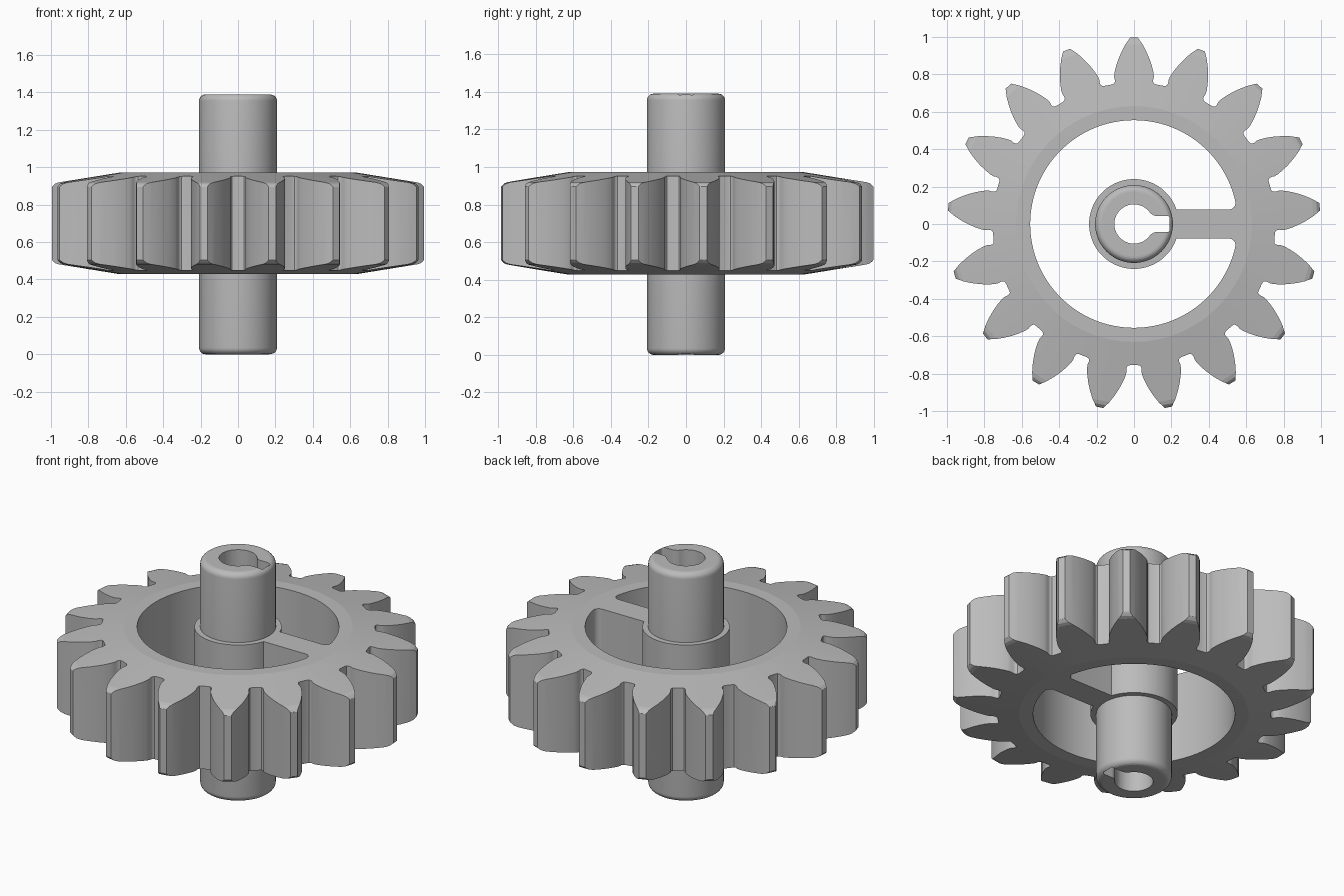
import bpy, bmesh, math
from math import sin, cos, tau, radians

cube = bpy.data.objects.get("Cube")
if cube:
    bpy.data.objects.remove(cube, do_unlink=True)

GREY = (0.5, 0.5, 0.5, 1.0)
metal = bpy.data.materials.new("plain grey")
metal.use_nodes = True
metal.diffuse_color = GREY
metal.node_tree.nodes["Principled BSDF"].inputs["Base Color"].default_value = GREY

MID, HALF = 0.70, 0.272          # gear mid height and half thickness
TEETH, HOLE, TOP = 17, 0.555, 1.39


def finish(name, bm):
    bmesh.ops.recalc_face_normals(bm, faces=bm.faces)
    mesh = bpy.data.meshes.new(name)
    bm.to_mesh(mesh)
    bm.free()
    mesh.materials.append(metal)
    obj = bpy.data.objects.new(name, mesh)
    bpy.context.collection.objects.link(obj)
    return obj


def prism(name, outline, z0, z1):
    bm = bmesh.new()
    face = bm.faces.new([bm.verts.new((x, y, z0)) for x, y in outline])
    made = bmesh.ops.extrude_face_region(bm, geom=[face])["geom"]
    for v in made:
        if isinstance(v, bmesh.types.BMVert):
            v.co.z = z1
    return finish(name, bm)


def lathe(name, profile, steps=128):
    """Spin a closed (radius, z) loop around z; points on the axis are merged."""
    bm = bmesh.new()
    verts = [bm.verts.new((r, 0, z)) for r, z in profile]
    edges = [bm.edges.new((a, b)) for a, b in zip(verts, verts[1:] + verts[:1])]
    bmesh.ops.spin(bm, geom=verts + edges, cent=(0, 0, 0), axis=(0, 0, 1),
                   angle=tau, steps=steps, use_merge=True)
    bmesh.ops.remove_doubles(bm, verts=bm.verts, dist=1e-5)
    return finish(name, bm)


def boolean(obj, tool, operation):
    mod = obj.modifiers.new("cut", 'BOOLEAN')
    mod.object, mod.operation, mod.solver = tool, operation, 'EXACT'
    bpy.context.view_layer.objects.active = obj
    bpy.ops.object.modifier_apply(modifier=mod.name)
    bpy.data.objects.remove(tool, do_unlink=True)


def smooth(obj, flat_caps=True):
    bpy.ops.object.select_all(action='DESELECT')
    obj.select_set(True)
    bpy.context.view_layer.objects.active = obj
    bpy.ops.object.shade_smooth_by_angle(angle=radians(28))
    if flat_caps:
        for p in obj.data.polygons:
            if abs(p.normal.z) > 0.9:
                p.use_smooth = False


def arc(r, a0, a1, n, cx=0, cy=0):
    return [(cx + r * cos(a0 + (a1 - a0) * i / n),
             cy + r * sin(a0 + (a1 - a0) * i / n)) for i in range(n + 1)]


# Toothed rim: a tapered ring intersected with the tooth outline
upper = [(HOLE, HALF), (0.63, HALF), (0.96, 0.219), (0.98, 0.212),
         (0.994, 0.2), (1.01, 0.175)]
ring = [(r, MID + h) for r, h in upper] + [(r, MID - h) for r, h in reversed(upper)]
rim = lathe("toothed_rim", ring)

flank = [(0.118, 0.746), (0.108, 0.75), (0.103, 0.758), (0.102, 0.77),
         (0.106, 0.785), (0.105, 0.805), (0.097, 0.84), (0.084, 0.88),
         (0.067, 0.92), (0.046, 0.96), (0.02, 0.997)]
tooth = flank + [(-x, y) for x, y in reversed(flank)]
outline = []
for k in range(TEETH):
    c, s = cos(tau * k / TEETH), sin(tau * k / TEETH)
    outline += [(x * c - y * s, x * s + y * c) for x, y in tooth]
boolean(rim, prism("tooth_cutter", outline, 0.3, 1.1), 'INTERSECT')
smooth(rim)

# Spoke joining hub and rim, with filleted outer corners
W, F = 0.078, 0.035
fx = math.sqrt((HOLE - F) ** 2 - (W + F) ** 2)
touch = math.atan2(W + F, fx)
fillet = arc(F, -math.pi / 2, touch, 8, fx, W + F)
half = [(0.22, W)] + fillet
end = arc(HOLE + 0.001, touch, -touch, 16)
spoke = prism("spoke", half + end + [(x, -y) for x, y in reversed(half)],
              MID - HALF, MID + HALF)
smooth(spoke)

# Hub collar around the shaft
hub = lathe("hub", [(0.2, MID - HALF), (0.24, MID - HALF),
                    (0.24, MID + HALF), (0.2, MID + HALF)], 96)
smooth(hub)

# Shaft with rounded ends, bored through with a keyway
R, B = 0.208, 0.035
shaft = lathe("shaft", [(0, 0)] + arc(B, -math.pi / 2, 0, 6, R - B, B)
              + arc(B, 0, math.pi / 2, 6, R - B, TOP - B) + [(0, TOP)], 96)
K, END, E = 0.043, 0.19, 0.012
mouth = radians(33)
slot = [(0.105, K + 0.003), (0.115, K)] + arc(E, math.pi / 2, 0, 4, END - E, K - E)
bore = arc(0.105, mouth, tau - mouth, 48)
keyhole = bore + [(x, -y) for x, y in slot] + slot[::-1]
boolean(shaft, prism("bore_cutter", keyhole, -0.2, 1.6), 'DIFFERENCE')
smooth(shaft)
